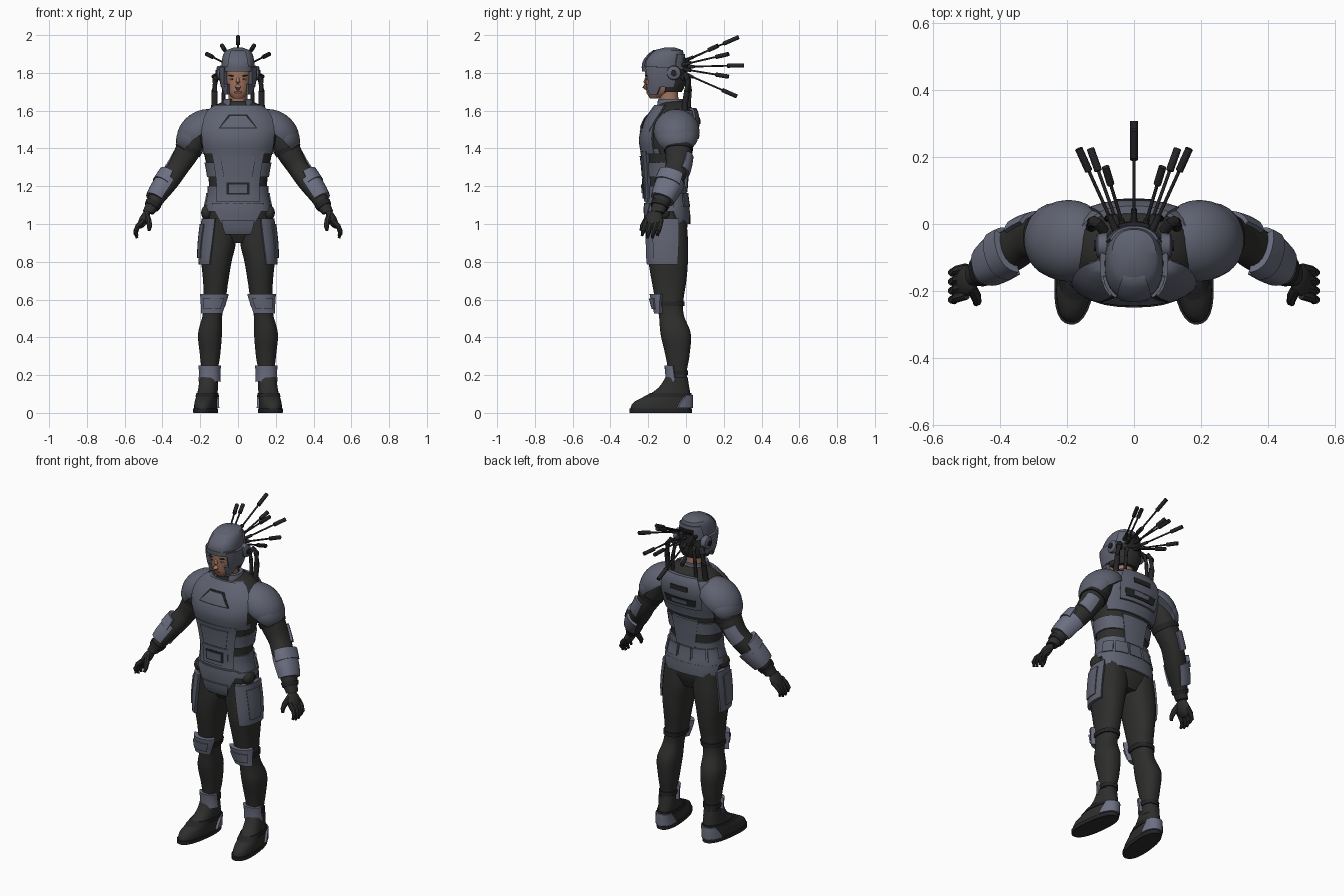
import bpy, bmesh
from math import sin, cos, pi, radians
from mathutils import Vector, Matrix

if "Cube" in bpy.data.objects:
    bpy.data.objects.remove(bpy.data.objects["Cube"])


def material(name, r, g, b):
    m = bpy.data.materials.new(name)
    m.use_nodes = True
    m.diffuse_color = (r, g, b, 1)
    m.node_tree.nodes["Principled BSDF"].inputs["Base Color"].default_value = (r, g, b, 1)
    return m


ARMOUR = material("blue grey armour", .115, .125, .165)
PAD = material("pale joint armour", .15, .16, .22)
SUIT = material("dark suit", .027, .027, .026)
CABLE = material("black cable", .018, .018, .02)
SKIN = material("skin", .37, .18, .12)
LIP = material("lips", .25, .09, .07)
HAIR = material("dark hair", .03, .02, .015)
EYE = material("eye white", .5, .47, .44)


def finish(name, bm, mat, mirror=False):
    bmesh.ops.recalc_face_normals(bm, faces=bm.faces)
    me = bpy.data.meshes.new(name)
    bm.to_mesh(me)
    bm.free()
    me.materials.append(mat)
    me.shade_smooth()
    me.set_sharp_from_angle(angle=radians(38))
    ob = bpy.data.objects.new(name, me)
    bpy.context.collection.objects.link(ob)
    if mirror:
        ob.modifiers.new("other_side", "MIRROR")
    return ob


def skin_rings(name, rings, mat, mirror):
    """Join closed rings of points into a capped solid."""
    bm = bmesh.new()
    rows = [[bm.verts.new(p) for p in r] for r in rings]
    for a, b in zip(rows, rows[1:]):
        for i in range(len(a)):
            j = (i + 1) % len(a)
            bm.faces.new((a[i], a[j], b[j], b[i]))
    bm.faces.new(rows[0])
    bm.faces.new(rows[-1])
    return finish(name, bm, mat, mirror)


def sample(prof, z):
    """Smoothly read (x, y, rx, ry) off a profile of (z, x, y, rx, ry)."""
    z = min(max(z, prof[0][0]), prof[-1][0])
    i = 0
    while i < len(prof) - 2 and z > prof[i + 1][0]:
        i += 1

    def slope(k):
        a, b = prof[max(k - 1, 0)], prof[min(k + 1, len(prof) - 1)]
        return (Vector(b[1:]) - Vector(a[1:])) / (b[0] - a[0])
    h = prof[i + 1][0] - prof[i][0]
    t = (z - prof[i][0]) / h
    p, q = Vector(prof[i][1:]), Vector(prof[i + 1][1:])
    s = t * t * (3 - 2 * t)
    return p * (1 - s) + q * s + slope(i) * (h * t * (1 - t) ** 2) - slope(i + 1) * (h * t * t * (1 - t))


def arc(prof, z, angles, off, tilt):
    x, y, rx, ry = sample(prof, z)
    u, v = Vector((1, 0, 0)), Vector((0, 1, 0))
    if tilt:
        lo, hi = sample(prof, z - .02), sample(prof, z + .02)
        t = Vector((hi[0] - lo[0], hi[1] - lo[1], .04)).normalized()
        v = (v - t * v.dot(t)).normalized()
        u = v.cross(t)
    pts = []
    for a in angles:
        c, s = cos(a), sin(a)
        k = (abs(c) ** 2.4 + abs(s) ** 2.4) ** (-1 / 2.4)
        pts.append(Vector((x, y, z)) + u * (rx + off) * c * k + v * (ry + off) * s * k)
    return pts


def heights(z0, z1):
    n = max(2, int((z1 - z0) / .014))
    return [z0 + (z1 - z0) * i / n for i in range(n + 1)]


def body(name, prof, mat, mirror=False, tilt=False, n=28):
    full = [2 * pi * i / n for i in range(n)]
    return skin_rings(name, [arc(prof, z, full, 0, tilt) for z in heights(prof[0][0], prof[-1][0])], mat, mirror)


def plate(name, prof, z0, z1, mid, w0, w1, mat=ARMOUR, off=.0, thick=.012, mirror=False, tilt=False):
    """Curved plate hugging a profile: w0, w1 are half angles at bottom and top."""
    rings = []
    for z in heights(z0, z1):
        w = w0 + (w1 - w0) * (z - z0) / (z1 - z0)
        n = max(4, int(max(w0, w1) / 6))
        an = [radians(mid - w + 2 * w * i / n) for i in range(n + 1)]
        rings.append(arc(prof, z, an, off + thick, tilt) + arc(prof, z, an[::-1], off - .008, tilt))
    return skin_rings(name, rings, mat, mirror)


def rod(name, pts, radii, mat, mirror=False, n=10):
    pts = [Vector(p) for p in pts]
    rings = []
    for i, p in enumerate(pts):
        d = pts[min(i + 1, len(pts) - 1)] - pts[max(i - 1, 0)]
        q = d.to_track_quat("Z", "Y")
        rings.append([p + q @ Vector((cos(2 * pi * k / n), sin(2 * pi * k / n), 0)) * radii[i] for k in range(n)])
    return skin_rings(name, rings, mat, mirror)


def blob(name, at, size, mat, mirror=False, roll=0, pitch=0, dome=False):
    """Ellipsoid, or its upper half when dome is set."""
    bm = bmesh.new()
    bmesh.ops.create_uvsphere(bm, u_segments=28, v_segments=16, radius=1)
    if dome:
        bmesh.ops.bisect_plane(bm, geom=bm.verts[:] + bm.edges[:] + bm.faces[:], plane_co=(0, 0, -.12),
                               plane_no=(0, 0, -1), clear_outer=True)
        bmesh.ops.holes_fill(bm, edges=[e for e in bm.edges if e.is_boundary])
    turn = Matrix.Rotation(radians(roll), 4, "Y") @ Matrix.Rotation(radians(pitch), 4, "X")
    bm.transform(Matrix.Translation(at) @ turn @ Matrix.Diagonal((*size, 1)))
    return finish(name, bm, mat, mirror)


# Torso suit
torso = [(.9, 0, -.09, .09, .07), (.97, 0, -.095, .16, .1), (1.06, 0, -.1, .172, .108), (1.16, 0, -.105, .155, .1),
         (1.25, 0, -.105, .157, .105), (1.35, 0, -.105, .175, .115), (1.45, 0, -.1, .2, .135),
         (1.54, 0, -.08, .2, .13), (1.61, 0, -.065, .15, .1), (1.65, 0, -.07, .075, .065)]
body("torso_suit", torso, SUIT)

# Torso armour bands, chest and back
plate("waist_band", torso, 1.09, 1.2, 90, 180, 180, thick=.008)
plate("rib_band", torso, 1.25, 1.325, 90, 180, 180, thick=.008)
plate("chest_plate", torso, 1.37, 1.6, -90, 62, 52, thick=.014)
plate("upper_chest_plate", torso, 1.49, 1.63, -90, 50, 62, thick=.017)
plate("chest_lower_rim", torso, 1.37, 1.4, -90, 75, 72, thick=.01)
plate("chest_panel_trim", torso, 1.505, 1.58, -90, 26, 14, CABLE, off=.014, thick=.006)
plate("chest_panel", torso, 1.512, 1.573, -90, 23, 11, off=.016, thick=.007)
plate("abdomen_plate", torso, 1.12, 1.385, -90, 38, 42, thick=.017)
plate("abdomen_ridge", torso, 1.25, 1.36, -90, 24, 27, off=.014, thick=.01)
plate("buckle_base", torso, 1.135, 1.245, -90, 27, 27, off=.012, thick=.012)
plate("buckle_groove", torso, 1.155, 1.22, -90, 19, 19, CABLE, off=.02, thick=.006)
plate("buckle", torso, 1.165, 1.21, -90, 15, 15, off=.022, thick=.009)
plate("back_plate", torso, 1.36, 1.6, 90, 58, 62, thick=.01)
plate("back_pack", torso, 1.42, 1.615, 90, 34, 36, off=.008, thick=.014)
plate("back_pack_slot", torso, 1.44, 1.485, 90, 25, 27, CABLE, off=.018, thick=.008)
plate("back_pack_latch", torso, 1.45, 1.475, 90, 13, 13, off=.022, thick=.01)
plate("back_pack_vent", torso, 1.53, 1.56, 90, 15, 15, CABLE, off=.018, thick=.008)
plate("spine_plate", torso, 1.17, 1.34, 90, 22, 28, off=.004, thick=.01)
for i in range(5):
    plate("back_pouch", torso, 1.09, 1.165, 30 + 30 * i, 13, 13, off=.006, thick=.012)

# Hip armour
plate("belt", torso, 1.065, 1.1, 90, 180, 180, thick=.013)
plate("rear_skirt", torso, 1.0, 1.07, 90, 62, 75, thick=.014)
plate("front_skirt", torso, .985, 1.11, -90, 24, 46, thick=.016)
plate("groin_guard", torso, .945, 1.02, -90, 23, 25, off=.012, thick=.014)
blob("hip_pouch", (.165, -.13, 1.06), (.03, .045, .04), SUIT, True)

# Neck and collar
neck = [(1.57, 0, -.075, .1, .085), (1.62, 0, -.08, .08, .07), (1.67, 0, -.085, .062, .058)]
body("neck", [(1.58, 0, -.08, .05, .05), (1.66, 0, -.09, .05, .05), (1.75, 0, -.1, .052, .055)], SKIN)
plate("collar", neck, 1.58, 1.662, 90, 155, 148, thick=.01)
plate("throat_suit", neck, 1.58, 1.65, -90, 40, 35, SUIT, thick=.004)
plate("throat_clasp", neck, 1.605, 1.625, -90, 18, 18, CABLE, thick=.012)

# Face
head = [(1.664, 0, -.165, .025, .025), (1.685, 0, -.147, .047, .057), (1.72, 0, -.125, .064, .085),
        (1.77, 0, -.115, .073, .1), (1.83, 0, -.112, .077, .103), (1.89, 0, -.11, .06, .08)]
body("head", head, SKIN)
rod("nose", [(0, -.205, 1.785), (0, -.216, 1.75), (0, -.218, 1.727), (0, -.205, 1.712)],
    [.007, .01, .015, .008], SKIN)
blob("lips", (0, -.202, 1.697), (.022, .008, .007), LIP)
blob("eye", (.031, -.202, 1.766), (.013, .009, .005), EYE, True)
blob("iris", (.031, -.209, 1.766), (.005, .004, .005), HAIR, True)
blob("brow", (.033, -.207, 1.785), (.02, .008, .0035), HAIR, True, roll=-4)

# Helmet
helmet = [(1.68, 0, -.125, .062, .08), (1.74, 0, -.115, .08, .1), (1.81, 0, -.117, .088, .108),
          (1.86, 0, -.117, .086, .107), (1.9, 0, -.103, .077, .09), (1.925, 0, -.09, .058, .068),
          (1.935, 0, -.085, .02, .025)]
body("helmet", [p for p in helmet if p[0] > 1.8], ARMOUR)
plate("helmet_crest", helmet, 1.835, 1.922, -90, 34, 30, thick=.006)
plate("helmet_rim", helmet, 1.808, 1.835, -90, 78, 70, thick=.008)
plate("hood", helmet, 1.7, 1.82, 90, 84, 96, SUIT)
plate("helmet_back", helmet, 1.78, 1.9, 90, 60, 55, thick=.007)
plate("helmet_socket", helmet, 1.79, 1.88, 90, 27, 27, CABLE, off=.005, thick=.012)
plate("cheek_guard", helmet, 1.725, 1.83, -8, 34, 40, thick=.014, mirror=True)
plate("jaw_guard", helmet, 1.685, 1.74, -32, 13, 24, thick=.012, mirror=True)
rod("ear_disc", [(.08, -.065, 1.8), (.108, -.065, 1.8), (.114, -.065, 1.8)], [.04, .036, .025], ARMOUR, True, 16)
rod("ear_hub", [(.1, -.065, 1.8), (.12, -.065, 1.8)], [.018, .015], CABLE, True, 12)

# Antenna spikes and hoses
spikes = [(0, .28, 1.99), (.085, .17, 1.945), (.165, .225, 1.9), (0, .307, 1.84), (.13, .225, 1.78), (0, .27, 1.675)]
for tip in map(Vector, spikes):
    root = Vector((tip.x * .3, -.03, 1.83 + (tip.z - 1.83) * .15))
    steps = [0, .22, .23, .73, .74, 1]
    rod("antenna", [root.lerp(tip, t) for t in steps], [.011, .009, .005, .005, .0115, .0115], CABLE, tip.x > 0)
rod("hose", [(.09, -.02, 1.77), (.105, 0, 1.79), (.12, .008, 1.765), (.125, .005, 1.7), (.125, -.005, 1.64),
             (.13, -.01, 1.58)], [.016] * 6, CABLE, True, 12)
rod("inner_hose", [(.05, -.01, 1.78), (.065, .015, 1.77), (.075, .02, 1.71), (.08, .015, 1.6)], [.011] * 4, CABLE, True)

# Arms
arm = [(1.06, .475, -.15, .03, .036), (1.1, .452, -.138, .036, .042), (1.16, .417, -.112, .048, .055),
       (1.23, .366, -.078, .055, .062), (1.3, .317, -.047, .056, .063), (1.38, .27, -.04, .066, .07),
       (1.46, .232, -.042, .07, .075), (1.55, .19, -.045, .06, .07)]
body("arm_sleeve", arm, SUIT, True, True, 22)
plate("forearm_guard", arm, 1.13, 1.225, 10, 125, 115, PAD, thick=.014, mirror=True, tilt=True)
plate("forearm_cuff", arm, 1.2, 1.25, -20, 70, 60, PAD, off=.004, thick=.016, mirror=True, tilt=True)
plate("wrist_strap", arm, 1.09, 1.11, 90, 180, 180, CABLE, thick=.006, mirror=True, tilt=True)
plate("elbow_pad", arm, 1.28, 1.355, 65, 38, 30, PAD, thick=.012, mirror=True, tilt=True)
plate("bicep_strap", arm, 1.385, 1.41, 90, 180, 180, CABLE, thick=.005, mirror=True, tilt=True)

# Shoulder guards
blob("shoulder_guard", (.195, -.05, 1.49), (.14, .122, .105), ARMOUR, True, roll=36, dome=True)
blob("shoulder_rim", (.232, -.048, 1.465), (.108, .112, .085), ARMOUR, True, roll=48, dome=True)

# Gloves
blob("palm", (.498, -.168, 1.025), (.024, .046, .055), SUIT, True, roll=-28, pitch=-12)
for i in range(4):
    y = -.212 + .027 * i
    reach = .012 if i in (1, 2) else 0
    rod("finger", [(.5, y, 1.02), (.53, y - .008, .99), (.543, y - .014, .962 - reach), (.535, y - .02, .938 - reach)],
        [.014, .0145, .0125, .008], SUIT, True, 8)
rod("thumb", [(.485, -.19, 1.05), (.472, -.215, 1.015), (.468, -.232, .985), (.472, -.238, .965)],
    [.016, .016, .013, .008], SUIT, True, 8)

# Legs
leg = [(.14, .15, -.04, .045, .052), (.22, .15, -.045, .043, .05), (.3, .148, -.045, .053, .063),
       (.42, .148, -.055, .063, .08), (.52, .135, -.078, .052, .066), (.6, .124, -.088, .058, .075),
       (.7, .118, -.09, .067, .092), (.8, .114, -.094, .08, .104), (.9, .102, -.095, .09, .106),
       (1.03, .095, -.098, .082, .1)]
body("trouser_leg", leg, SUIT, True)
plate("thigh_guard", leg, .785, 1.03, -22, 46, 52, thick=.016, mirror=True)
plate("thigh_guard_trim", leg, .82, 1.0, -15, 20, 24, off=.012, thick=.01, mirror=True)
plate("knee_pad", leg, .525, .63, -85, 45, 60, PAD, off=.004, thick=.02, mirror=True)
plate("knee_cap", leg, .55, .605, -85, 30, 36, PAD, off=.02, thick=.012, mirror=True)
plate("knee_strap", leg, .565, .59, 90, 180, 180, CABLE, thick=.007, mirror=True)
plate("ankle_guard", leg, .165, .25, -90, 75, 70, PAD, thick=.016, mirror=True)
plate("ankle_strap", leg, .2, .225, 90, 180, 180, CABLE, thick=.006, mirror=True)

# Boots, turned slightly outward
boot = [(.0, .155, -.135, .055, .16), (.03, .155, -.135, .056, .16), (.06, .155, -.125, .055, .15),
        (.1, .152, -.085, .052, .108), (.14, .15, -.062, .05, .078), (.19, .15, -.05, .048, .058)]
turn = Matrix.Translation((.15, 0, 0)) @ Matrix.Rotation(radians(7), 4, "Z") @ Matrix.Translation((-.15, 0, 0))
for part in (body("boot", boot, SUIT, True),
             plate("sole", boot, .0, .022, 90, 180, 180, CABLE, thick=.006, mirror=True),
             plate("boot_strap", boot, .085, .105, 90, 180, 180, CABLE, thick=.005, mirror=True),
             plate("heel_guard", boot, .025, .095, 90, 62, 50, PAD, thick=.012, mirror=True)):
    part.data.transform(turn)
